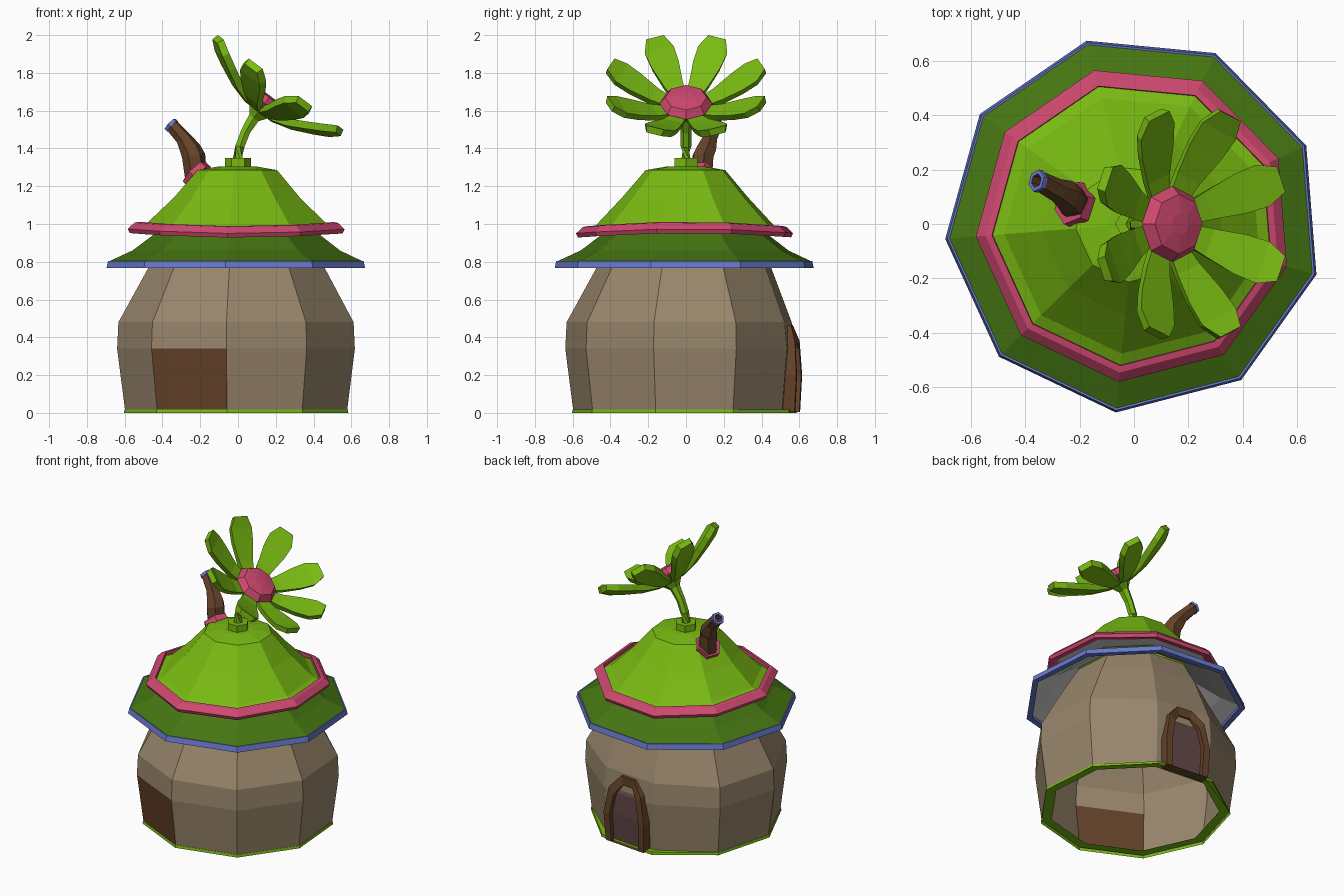
import bpy, bmesh, math
from mathutils import Vector

if "Cube" in bpy.data.objects:
    bpy.data.objects.remove(bpy.data.objects["Cube"])

SIDES, START = 9, math.radians(24.5)


def mat(name, *rgb):
    m = bpy.data.materials.new(name)
    m.diffuse_color = (*rgb, 1)
    m.use_nodes = True
    m.node_tree.nodes["Principled BSDF"].inputs["Base Color"].default_value = m.diffuse_color
    return m


GREEN = mat("leaf_green", .19, .49, .006)
DARK = mat("dark_green", .06, .18, .006)
TAN = mat("tan_wall", .32, .24, .15)
BROWN = mat("brown_wood", .13, .055, .022)
PINK = mat("pink", .62, .065, .16)
BLUE = mat("blue", .14, .19, .62)
PLUM = mat("plum_door", .12, .06, .06)


def finish(name, bm, mats):
    bmesh.ops.recalc_face_normals(bm, faces=bm.faces)
    me = bpy.data.meshes.new(name)
    bm.to_mesh(me)
    bm.free()
    for m in mats:
        me.materials.append(m)
    ob = bpy.data.objects.new(name, me)
    bpy.context.collection.objects.link(ob)
    return ob


def skin(name, rings, mats, bands=None, start=False, end=False, loop=False, special=None):
    """Bridge rings of points; bands gives a material index per step."""
    bm = bmesh.new()
    vs = [[bm.verts.new(p) for p in r] for r in rings]
    n = len(vs[0])
    for i in range(len(vs) if loop else len(vs) - 1):
        a, b = vs[i], vs[(i + 1) % len(vs)]
        for k in range(n):
            f = bm.faces.new((a[k], a[(k + 1) % n], b[(k + 1) % n], b[k]))
            f.material_index = bands[i] if bands else 0
            if special and special[:2] == (i, k):
                f.material_index = special[2]
    if start:
        bm.faces.new(vs[0][::-1])
    if end:
        f = bm.faces.new(vs[-1])
        f.material_index = bands[-1] if bands else 0
    return finish(name, bm, mats)


def level(r, z, wob=0):
    """Horizontal nine-sided ring, optionally waving up and down."""
    return [Vector((r * math.cos(a), r * math.sin(a), z + wob * math.cos(2 * a)))
            for a in (START + k * math.tau / SIDES for k in range(SIDES))]


def ring(c, normal, r, n=6, rot=0):
    q = Vector(normal).to_track_quat('Z', 'Y')
    return [Vector(c) + q @ Vector((r * math.cos(rot + k * math.tau / n),
                                    r * math.sin(rot + k * math.tau / n), 0)) for k in range(n)]


# Walls: one front panel is brown, the two corners beside the back door are pushed in
walls = [level(r, z) for r, z in [(.6, .015), (.642, .34), (.635, .48), (.475, .77), (.38, .93)]]
for i, s in enumerate((.94, .92, .91, .98)):
    for k in (1, 2):
        walls[i][k].x *= s
        walls[i][k].y *= s
skin("walls", walls, [TAN, BROWN], special=(0, 5, 1))

# Grass edge under the walls
skin("grass_base", [level(.535, .015), level(.603, .018), level(.606, 0)], [GREEN])

# Lower roof with its blue rim and grey lining
skin("lower_roof", [level(.69, .80), level(.56, .86), level(.42, .965)], [DARK])
skin("eave_rim", [level(.69, .805), level(.698, .768), level(.66, .768), level(.66, .80)], [BLUE], loop=True)
skin("roof_lining", [level(.665, .785), level(.54, .84), level(.38, .94)], [])

# Upper roof with its pink rim
skin("upper_roof", [level(.53, .975, .012), level(.48, 1.0, .008), level(.34, 1.14),
                    level(.215, 1.285), level(.1, 1.305)], [GREEN], end=True)
skin("upper_rim", [level(r, z, .012) for r, z in
                   [(.525, 1.0), (.55, .995), (.585, .962), (.575, .94), (.52, .955)]], [PINK], loop=True)
skin("upper_lining", [level(.525, .96, .012), level(.42, .95)], [])

# Arched back door: frame and panel
ang = START + 1.5 * math.tau / SIDES
N = Vector((math.cos(ang), math.sin(ang), 0))
T = Vector((-N.y, N.x, 0))


def arch(half, dists):
    pts = [(s, z, d) for (s, z), d in zip(half, dists)]
    pts += [(-s, z, d) for s, z, d in reversed(pts)]
    return [T * s + N * d + Vector((0, 0, z)) for s, z, d in pts]


outer = [(.155, .005), (.165, .2), (.13, .38), (.055, .465)]
inner = [(.11, .005), (.118, .2), (.09, .34), (.04, .405)]
front = [.592, .602, .592, .563]
back = [d - .065 for d in front]
skin("door_frame", [arch(outer, back), arch(outer, front), arch(inner, front), arch(inner, back)],
     [BROWN], loop=True)
bm = bmesh.new()
panel = [bm.verts.new(p) for p in arch(inner, [d - .03 for d in front])]
for i in range(3):
    bm.faces.new((panel[i], panel[i + 1], panel[6 - i], panel[7 - i]))
finish("door_panel", bm, [PLUM])

# Crooked chimney with blue mouth and pink collar
tip, tdir = Vector((-.36, .16, 1.53)), Vector((-.75, .2, .7)).normalized()
skin("chimney", [ring((-.22, .08, 1.23), (-.3, .1, 1), .06),
                 ring((-.235, .09, 1.36), (-.2, .1, 1), .062),
                 ring((-.25, .105, 1.39), (-.5, .2, .8), .058),
                 ring((-.285, .125, 1.45), (-.5, .2, .9), .043),
                 ring(tip - tdir * .02, tdir, .038)], [BROWN])
skin("chimney_mouth", [ring(tip - tdir * .02, tdir, .042), ring(tip, tdir, .042), ring(tip, tdir, .026),
                       ring(tip - tdir * .05, tdir, .026)], [BLUE, BROWN], [0, 0, 1, 1], end=True)
roofdir = Vector((-.68, .22, .7)).normalized()
base = Vector((-.225, .075, 1.27))
skin("chimney_collar", [ring(base - roofdir * .03, roofdir, .085), ring(base + roofdir * .012, roofdir, .082),
                        ring(base + roofdir * .012, roofdir, .055)], [PINK])

# Flower stem with collar, widening into the flower base
tilt = math.radians(37)
axis = Vector((math.sin(tilt), 0, math.cos(tilt)))
hub = Vector((.12, 0, 1.61))
skin("stem_collar", [ring((0, 0, 1.29), (0, 0, 1), .07), ring((0, 0, 1.35), (0, 0, 1), .07),
                     ring((0, 0, 1.35), (0, 0, 1), .03)], [GREEN])
skin("stem", [ring((0, 0, 1.33), (0, 0, 1), .03), ring((.01, 0, 1.41), (.25, 0, 1), .028),
              ring((.04, 0, 1.49), (.45, 0, 1), .028), ring(hub - axis * .06, axis, .035),
              ring(hub, axis, .085), ring(hub + axis * .03, axis, .11)], [GREEN], end=True)

# Pink flower centre
skin("flower_centre", [ring(hub, axis, .10, 8), ring(hub + axis * .035, axis, .14, 8),
                       ring(hub + axis * .075, axis, .11, 8), ring(hub + axis * .085, axis, .04, 8)],
     [PINK], end=True)

# Eight cupped petals: (radius, height, half width)
petal = [(.07, .015, .035), (.18, .045, .055), (.29, .095, .078), (.37, .135, .083), (.43, .175, .05)]
U, V = Vector((math.cos(tilt), 0, -math.sin(tilt))), Vector((0, 1, 0))
for i in range(8):
    a = math.radians(22.5 + 45 * i)
    out = U * math.cos(a) + V * math.sin(a)
    side = axis.cross(out)
    rings = []
    for r, h, w in petal:
        c = hub + out * r + axis * h
        dn = (out * .35 - axis).normalized() * .038
        rings.append([c - side * w, c + side * w, c + side * w * .85 + dn, c - side * w * .85 + dn])
    skin(f"petal_{i + 1}", rings, [GREEN], start=True, end=True)
